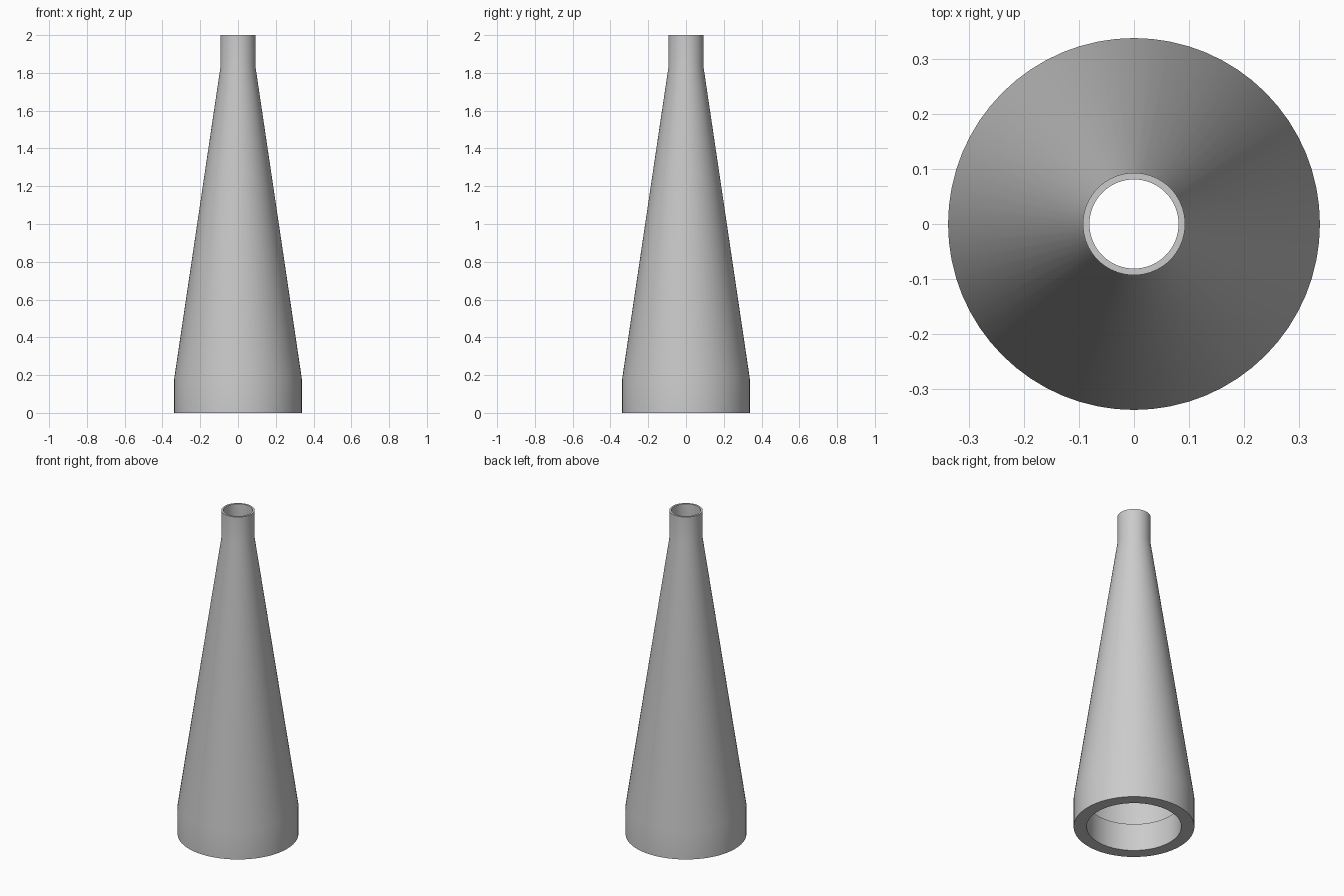
import bpy, bmesh, math

default = bpy.data.objects.get("Cube")
if default:
    bpy.data.objects.remove(default, do_unlink=True)

SIDES = 64

# Plain grey material
grey = bpy.data.materials.new("plain grey")
grey.use_nodes = True
colour = (0.6, 0.6, 0.6, 1.0)
grey.diffuse_color = colour
grey.node_tree.nodes["Principled BSDF"].inputs["Base Color"].default_value = colour


def lathe(name, profile):
    """Turn a closed (radius, height) profile around the z axis."""
    bm = bmesh.new()
    rings = []
    for i in range(SIDES):
        a = math.tau * i / SIDES
        rings.append([bm.verts.new((r * math.cos(a), r * math.sin(a), z)) for r, z in profile])
    n = len(profile)
    for i, ring in enumerate(rings):
        following = rings[(i + 1) % SIDES]
        for j in range(n):
            k = (j + 1) % n
            bm.faces.new((ring[j], following[j], following[k], ring[k]))
    bmesh.ops.recalc_face_normals(bm, faces=bm.faces)
    mesh = bpy.data.meshes.new(name)
    bm.to_mesh(mesh)
    bm.free()
    mesh.materials.append(grey)
    obj = bpy.data.objects.new(name, mesh)
    bpy.context.collection.objects.link(obj)
    bpy.ops.object.select_all(action="DESELECT")
    obj.select_set(True)
    bpy.context.view_layer.objects.active = obj
    bpy.ops.object.shade_smooth_by_angle(angle=math.radians(30))
    return obj


# Hollow body: thick base collar, thin tapered wall, straight spout
lathe("tapered_nozzle", [
    (0.338, 0.0), (0.338, 0.18), (0.093, 1.83), (0.093, 2.0),    # outside
    (0.081, 2.0), (0.081, 1.83), (0.325, 0.17),                  # inside
    (0.265, 0.17), (0.265, 0.0),                                 # collar bore
])
